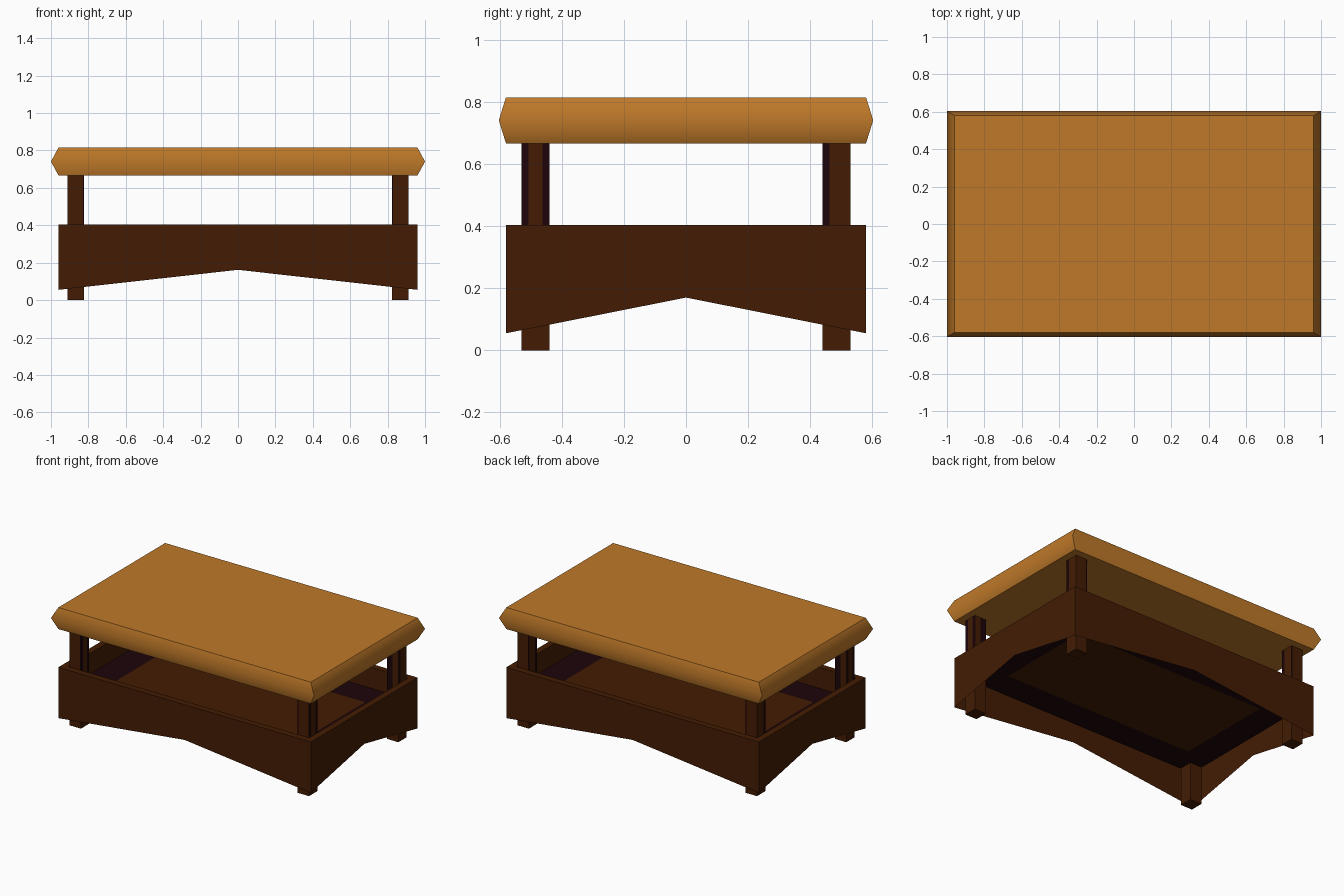
import bpy, bmesh, math

if "Cube" in bpy.data.objects:
    bpy.data.objects.remove(bpy.data.objects["Cube"])


def srgb(r, g, b):
    def lin(c):
        c /= 255
        return c / 12.92 if c <= 0.04045 else ((c + 0.055) / 1.055) ** 2.4
    return (lin(r), lin(g), lin(b), 1)


def material(name, color):
    m = bpy.data.materials.new(name)
    m.diffuse_color = color
    m.use_nodes = True
    m.node_tree.nodes["Principled BSDF"].inputs["Base Color"].default_value = m.diffuse_color
    return m


TAN = material("honey wood", srgb(191, 121, 41))
BROWN = material("dark brown wood", srgb(67, 28, 3))
DARK = material("blackened wood", srgb(28, 4, 9))


def finish(name, bm, mats):
    me = bpy.data.meshes.new(name)
    bm.to_mesh(me)
    bm.free()
    for m in mats:
        me.materials.append(m)
    ob = bpy.data.objects.new(name, me)
    bpy.context.collection.objects.link(ob)
    return ob


def bridge(bm, a, b):
    n = len(a)
    for i in range(n):
        bm.faces.new((a[i], a[(i + 1) % n], b[(i + 1) % n], b[i]))


def rect(bm, x, y, z):
    return [bm.verts.new((sx * x, sy * y, z))
            for sx, sy in ((-1, -1), (1, -1), (1, 1), (-1, 1))]


# tabletop: slab with a pointed edge all round
bm = bmesh.new()
low = rect(bm, 0.96, 0.58, 0.667)
mid = rect(bm, 1.0, 0.603, 0.741)
high = rect(bm, 0.96, 0.58, 0.815)
bridge(bm, low, mid)
bridge(bm, mid, high)
bm.faces.new(low)
bm.faces.new(high)
bmesh.ops.recalc_face_normals(bm, faces=bm.faces[:])
top = finish("tabletop", bm, [TAN])
bpy.context.view_layer.objects.active = top
top.select_set(True)
bpy.ops.object.shade_smooth_by_angle(angle=math.radians(60))
top.select_set(False)


# apron tray: thin outer walls arched below, a flat rim and a sunken floor
def ring(bm, x, y, z=None):
    pts = [(-x, -y, .055), (0, -y, .162), (x, -y, .055), (x, 0, .17),
           (x, y, .055), (0, y, .162), (-x, y, .055), (-x, 0, .17)]
    return [bm.verts.new((px, py, pz if z is None else z)) for px, py, pz in pts]


bm = bmesh.new()
T, FLOOR, BORDER = 0.045, 0.262, 0.19
rings = [ring(bm, 0.96, 0.58), ring(bm, 0.96, 0.58, 0.404),
         ring(bm, 0.96 - T, 0.58 - T, 0.404), ring(bm, 0.96 - T, 0.58 - T, FLOOR),
         ring(bm, 0.96 - T - BORDER, 0.58 - T - BORDER, FLOOR)]
for a, b in zip(rings, rings[1:]):
    bridge(bm, a, b)
bm.faces.new(rings[-1])
# darkened border of the floor
for f in bm.faces:
    zs = [v.co.z for v in f.verts]
    if max(zs) - min(zs) < 1e-4 and zs[0] < 0.3 and len(zs) == 4:
        f.material_index = 1
finish("apron_tray", bm, [BROWN, DARK])

# legs: square posts with dark streaks near the inner corners
for sx, xn in ((-1, "left"), (1, "right")):
    for sy, yn in ((-1, "front"), (1, "back")):
        bm = bmesh.new()
        bmesh.ops.create_cube(bm, size=1)
        bmesh.ops.scale(bm, vec=(0.088, 0.09, 0.67), verts=bm.verts)
        bmesh.ops.translate(bm, vec=(sx * 0.867, sy * 0.485, 0.335), verts=bm.verts)
        for co, no in (((0, 0, 0.30), (0, 0, 1)),
                       ((0, sy * 0.462, 0), (0, 1, 0)),
                       ((0, sy * 0.508, 0), (0, 1, 0)),
                       ((sx * 0.83, 0, 0), (1, 0, 0)),
                       ((sx * 0.867, 0, 0), (1, 0, 0))):
            bmesh.ops.bisect_plane(bm, geom=bm.verts[:] + bm.edges[:] + bm.faces[:],
                                   plane_co=co, plane_no=no)
        for f in bm.faces:
            c, n = f.calc_center_median(), f.normal
            ax, ay = abs(c.x), abs(c.y)
            if abs(n.z) > 0.5:
                continue
            if abs(n.x) > 0.5:
                dark = ay < 0.462 or (sy < 0 and ay > 0.508)
            else:
                dark = ax < (0.867 if n.y * sy < 0 else 0.83)
            f.material_index = int(dark and c.z > 0.30)
        finish(f"{yn}_{xn}_leg", bm, [BROWN, DARK])
